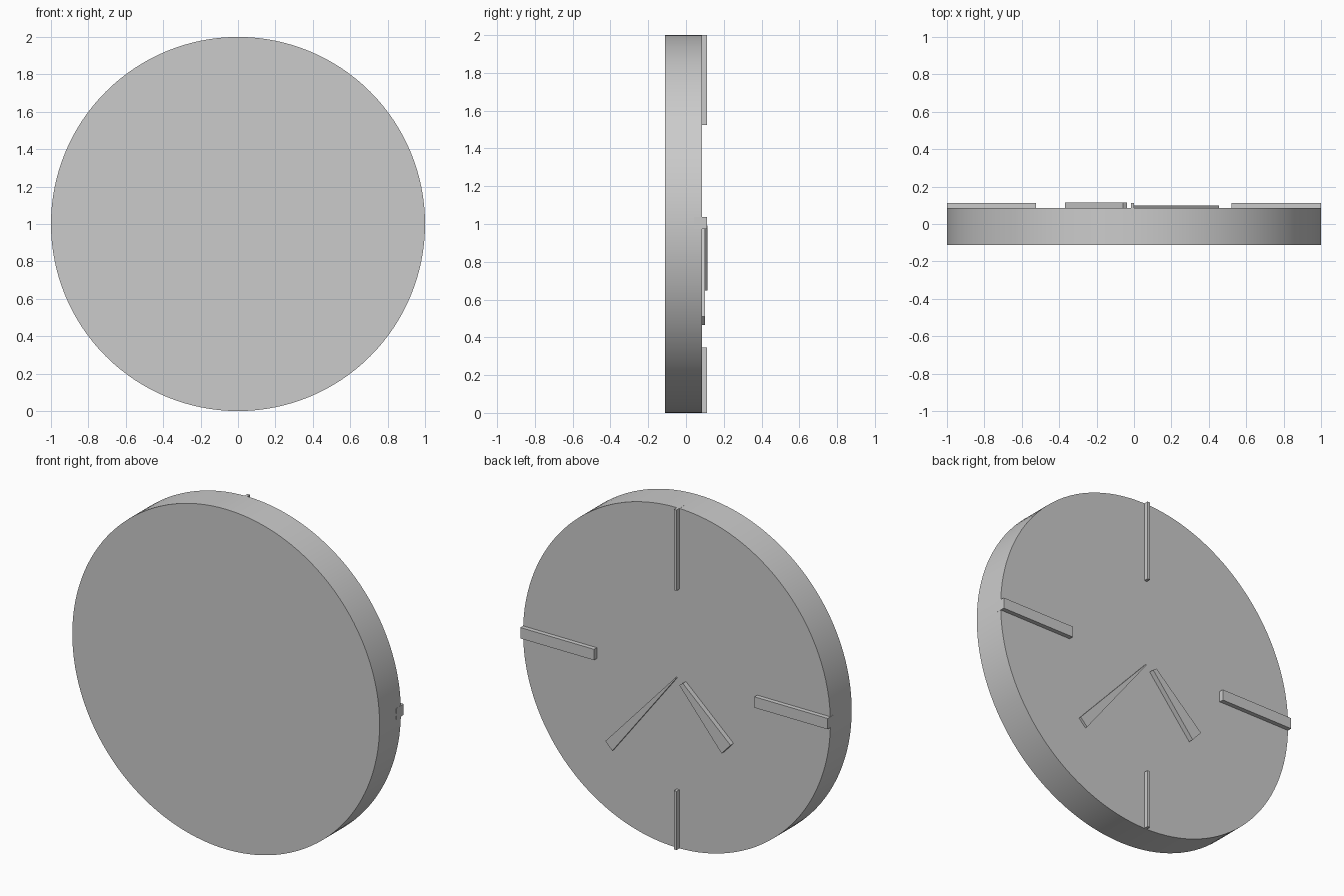
import bpy
import bmesh
from math import pi

cube = bpy.data.objects.get("Cube")
if cube:
    bpy.data.objects.remove(cube, do_unlink=True)

grey = bpy.data.materials.new("plain_grey")
grey.use_nodes = True
colour = (0.6, 0.6, 0.6, 1)
grey.diffuse_color = colour
grey.node_tree.nodes["Principled BSDF"].inputs["Base Color"].default_value = colour

CENTRE_Z = 1.0
FRONT, BACK = -0.112, 0.086


def prism(name, outline, y0, y1):
    """Extrude an (x, z) outline from y0 to y1."""
    bm = bmesh.new()
    face = bm.faces.new([bm.verts.new((x, y0, z)) for x, z in outline])
    ext = bmesh.ops.extrude_face_region(bm, geom=[face])
    verts = [v for v in ext["geom"] if isinstance(v, bmesh.types.BMVert)]
    bmesh.ops.translate(bm, verts=verts, vec=(0, y1 - y0, 0))
    bmesh.ops.recalc_face_normals(bm, faces=bm.faces)
    mesh = bpy.data.meshes.new(name)
    bm.to_mesh(mesh)
    bm.free()
    mesh.materials.append(grey)
    obj = bpy.data.objects.new(name, mesh)
    bpy.context.collection.objects.link(obj)
    return obj


def bar(name, x0, x1, z0, z1):
    """Hour mark sunk partly into the dial."""
    return prism(name, [(x0, z0), (x1, z0), (x1, z1), (x0, z1)], 0.043, 0.112)


# Round clock body
bpy.ops.mesh.primitive_cylinder_add(
    vertices=128, radius=1, depth=BACK - FRONT,
    location=(0, (FRONT + BACK) / 2, CENTRE_Z), rotation=(pi / 2, 0, 0))
body = bpy.context.object
body.name = "clock_body"
body.data.materials.append(grey)
bpy.ops.object.shade_smooth_by_angle(angle=pi / 6)

# Four hour marks
bar("top_mark", -0.017, 0, 1.525, 2.0)
bar("bottom_mark", -0.017, 0, 0, 0.345)
bar("left_mark", 0.52, 1.0, 0.973, 1.037)
bar("right_mark", -1.0, -0.524, 0.973, 1.037)

# Tapered hands
prism("minute_hand", [(-0.004, 1.0), (0.41, 0.465), (0.455, 0.51), (0, 1.004)],
      0.05, 0.1)
prism("hour_hand", [(-0.037, 0.976), (-0.312, 0.648), (-0.37, 0.712), (-0.06, 0.993)],
      0.05, 0.115)
